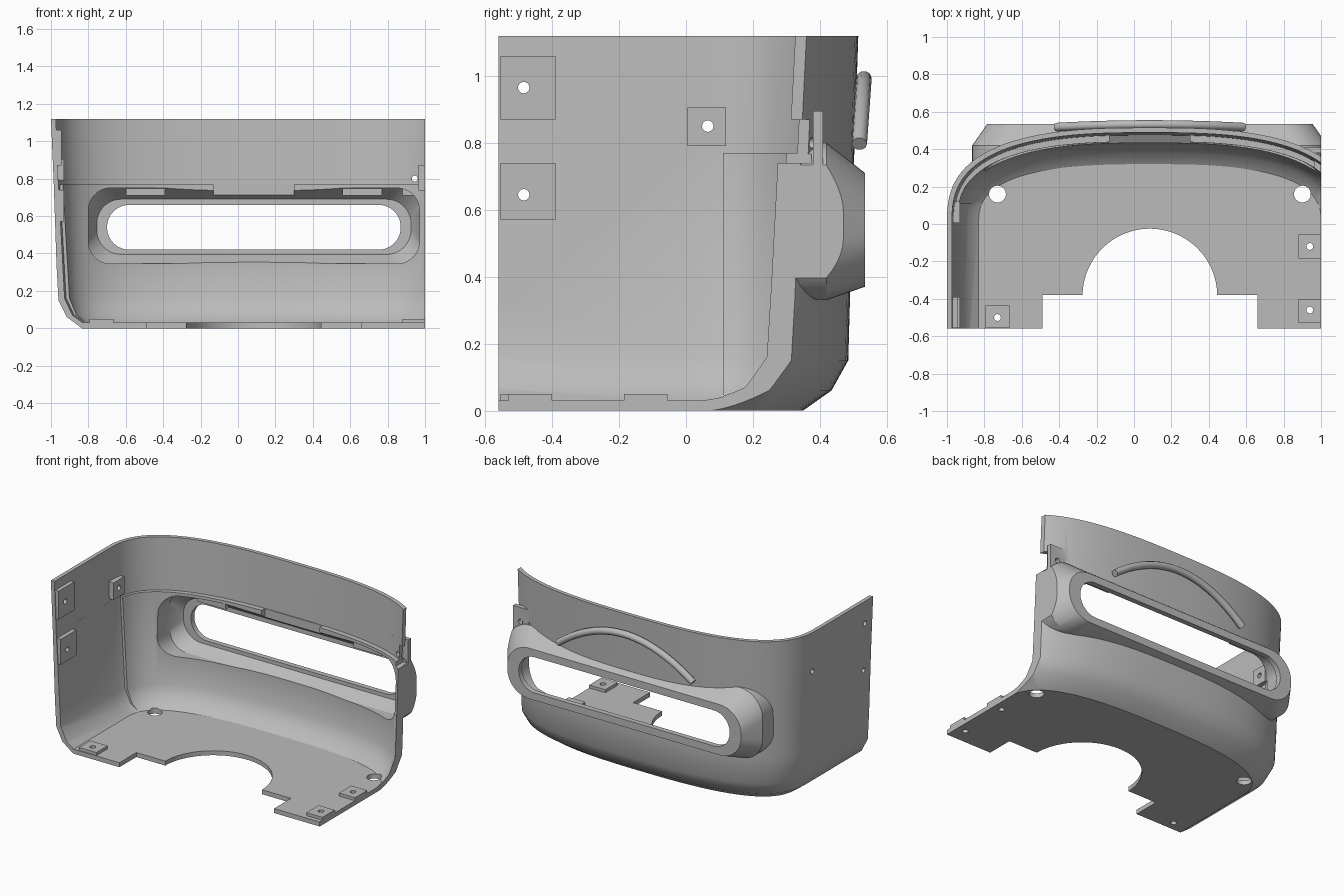
import bpy, bmesh, math
from mathutils import Vector

if "Cube" in bpy.data.objects:
    bpy.data.objects.remove(bpy.data.objects["Cube"])

CX = 0.085        # symmetry plane of the housing before its side is trimmed
FRONT = -0.56

grey = bpy.data.materials.new("plain_grey")
grey.use_nodes = True
grey.diffuse_color = (0.5, 0.5, 0.5, 1)
grey.node_tree.nodes["Principled BSDF"].inputs["Base Color"].default_value = (0.5, 0.5, 0.5, 1)


def loft(name, rings):
    """Skin a list of equal-length rings and cap both ends."""
    bm = bmesh.new()
    loops = [[bm.verts.new(p) for p in ring] for ring in rings]
    n = len(loops[0])
    for lo, hi in zip(loops, loops[1:]):
        for i in range(n):
            j = (i + 1) % n
            bm.faces.new((lo[i], lo[j], hi[j], hi[i]))
    bm.faces.new(loops[0])
    bm.faces.new(loops[-1])
    bmesh.ops.recalc_face_normals(bm, faces=bm.faces)
    return finish(name, bm)


def finish(name, bm):
    mesh = bpy.data.meshes.new(name)
    bm.to_mesh(mesh)
    bm.free()
    mesh.materials.append(grey)
    ob = bpy.data.objects.new(name, mesh)
    bpy.context.collection.objects.link(ob)
    return ob


def shell_ring(z, a, b, front, steps=56, n=2.75):
    """U-shaped outline: straight sides, superelliptic back."""
    pts = [Vector((CX - a, front, z))]
    for i in range(steps + 1):
        t = math.pi * (1 - i / steps)
        c, s = math.cos(t), max(math.sin(t), 0)
        x = math.copysign(abs(c) ** (2 / n), c)
        pts.append(Vector((CX + a * x, b * s ** (2 / n), z)))
    pts.append(Vector((CX + a, front, z)))
    return pts


def shell(name, levels, front):
    return loft(name, [shell_ring(z, a, b, front) for z, a, b in levels])


def slot_ring(y, half, z0, z1, r, steps=12):
    """Rounded rectangle in the xz plane."""
    pts = []
    corners = ((half - r, z1 - r), (r - half, z1 - r), (r - half, z0 + r), (half - r, z0 + r))
    for k, (x, z) in enumerate(corners):
        for i in range(steps + 1):
            t = math.pi / 2 * (k + i / steps)
            pts.append(Vector((CX + x + r * math.cos(t), y, z + r * math.sin(t))))
    return pts


def slot(name, levels):
    return loft(name, [slot_ring(*lv) for lv in levels])


def box(name, x0, x1, y0, y1, z0, z1):
    rect = ((x0, y0), (x1, y0), (x1, y1), (x0, y1))
    return loft(name, [[Vector((x, y, z)) for x, y in rect] for z in (z0, z1)])


def rod(name, centre, axis, r, length, steps=32):
    rot = Vector((0, 0, 1)).rotation_difference(Vector(axis))
    rings = []
    for h in (-length / 2, length / 2):
        rings.append([Vector(centre) + rot @ Vector((r * math.cos(2 * math.pi * i / steps),
                      r * math.sin(2 * math.pi * i / steps), h)) for i in range(steps)])
    return loft(name, rings)


def combine(target, other, op):
    mod = target.modifiers.new(op, 'BOOLEAN')
    mod.operation, mod.solver, mod.object = op, 'EXACT', other
    bpy.context.view_layer.objects.active = target
    bpy.ops.object.modifier_apply(modifier=mod.name)
    bpy.data.objects.remove(other)


def smooth(ob, angle=30):
    bpy.ops.object.select_all(action='DESELECT')
    ob.select_set(True)
    bpy.context.view_layer.objects.active = ob
    bpy.ops.object.shade_smooth_by_angle(angle=math.radians(angle))


# Outer body with the window bulge on the back
housing = shell("housing", [(0, .92, .35), (.06, 1.0, .435), (.15, 1.045, .485),
                            (.33, 1.055, .49), (.77, 1.07, .503), (1.12, 1.085, .515)], FRONT)
combine(housing, slot("bulge", [(.25, .95, .33, .80, .17), (.42, .95, .33, .80, .17),
                                (.535, .87, .37, .71, .16)]), 'UNION')

# Hollow: thick lining low at the back, thin wall above and towards the front
lining = [(.03, .916, .32), (.07, .96, .38), (.16, .995, .43), (.775, 1.03, .44)]
thin = [(.03, .916, .32), (.07, .97, .40), (.16, 1.012, .45), (.775, 1.045, .475)]
side = shell("side_hollow", thin, -.8)
bm = bmesh.new()
bm.from_mesh(side.data)
cut = bmesh.ops.bisect_plane(bm, geom=bm.verts[:] + bm.edges[:] + bm.faces[:],
                             plane_co=(0, .11, 0), plane_no=(0, 1, 0), clear_outer=True)
bmesh.ops.holes_fill(bm, edges=[e for e in bm.edges if e.is_boundary], sides=0)
bmesh.ops.recalc_face_normals(bm, faces=bm.faces)
bm.to_mesh(side.data)
bm.free()
combine(housing, shell("low_hollow", lining, -.7), 'DIFFERENCE')
combine(housing, side, 'DIFFERENCE')
combine(housing, shell("high_hollow", [(.77, 1.045, .475), (1.2, 1.062, .492)], -.75), 'DIFFERENCE')

# Window recess and opening
combine(housing, slot("recess", [(.2, .885, .345, .75, .12), (.42, .885, .345, .75, .12),
                                 (.50, .84, .395, .69, .13)]), 'DIFFERENCE')
combine(housing, slot("opening", [(.45, .785, .42, .66, .119), (.6, .785, .42, .66, .119)]), 'DIFFERENCE')

# Mounting pads on the side wall and the floor, and the latch plate
pads = [(-.98, -.945, -.555, -.39, .87, 1.06), (-.97, -.93, -.555, -.39, .57, .74),
        (-.97, -.93, .005, .12, .79, .905), (.88, 1.05, -.185, -.055, .01, .05),
        (.88, 1.05, -.53, -.40, .01, .05), (-.795, -.665, -.555, -.435, .01, .05),
        (.88, 1.05, .38, .41, .71, .895)]
for p in pads:
    combine(housing, box("pad", *p), 'UNION')

# Trimmed side, floor cut-outs, ledge notch and latch notch
for c in [(1.0, 1.5, -1, 1, -.5, 1.5), (-.49, .66, -1, -.38, -.1, .2),
          (-.13, .30, .40, .47, .71, .85), (.965, 1.1, .2, .375, .74, .87)]:
    combine(housing, box("cutter", *c), 'DIFFERENCE')
combine(housing, rod("floor_arc", (CX, -.385, 0), (0, 0, 1), .36, .3, 96), 'DIFFERENCE')

# Drilled holes
holes = [((-.73, .16, 0), (0, 0, 1), .045), ((.90, .16, 0), (0, 0, 1), .045),
         ((.94, -.12, 0), (0, 0, 1), .018), ((.94, -.46, 0), (0, 0, 1), .018),
         ((-.73, -.50, 0), (0, 0, 1), .018), ((-.96, -.485, .965), (1, 0, 0), .017),
         ((-.96, -.485, .645), (1, 0, 0), .017), ((-.96, .065, .85), (1, 0, 0), .017),
         ((.945, .40, .80), (0, 1, 0), .016)]
for centre, axis, r in holes:
    combine(housing, rod("drill", centre, axis, r, .25), 'DIFFERENCE')
smooth(housing)

# Clips under the window ledge
for name, x in (("clip_right", -.495), ("clip_left", .665)):
    box(name, x - .105, x + .105, .425, .46, .71, .75)

# Arched bar on the back
curve = bpy.data.curves.new("arched_bar", 'CURVE')
curve.dimensions = '3D'
curve.bevel_depth, curve.bevel_resolution, curve.use_fill_caps = .023, 3, True
spline = curve.splines.new('POLY')
spline.points.add(32)
for i, p in enumerate(spline.points):
    u = i / 16 - 1
    p.co = (CX + .5 * u, .532 - .014 * u * u, .992 - .195 * u * u, 1)
bar = bpy.data.objects.new("arched_bar", curve)
bpy.context.collection.objects.link(bar)
bpy.ops.object.select_all(action='DESELECT')
bar.select_set(True)
bpy.context.view_layer.objects.active = bar
bpy.ops.object.convert(target='MESH')
bar = bpy.context.view_layer.objects.active
bar.data.materials.clear()
bar.data.materials.append(grey)
smooth(bar, 40)
